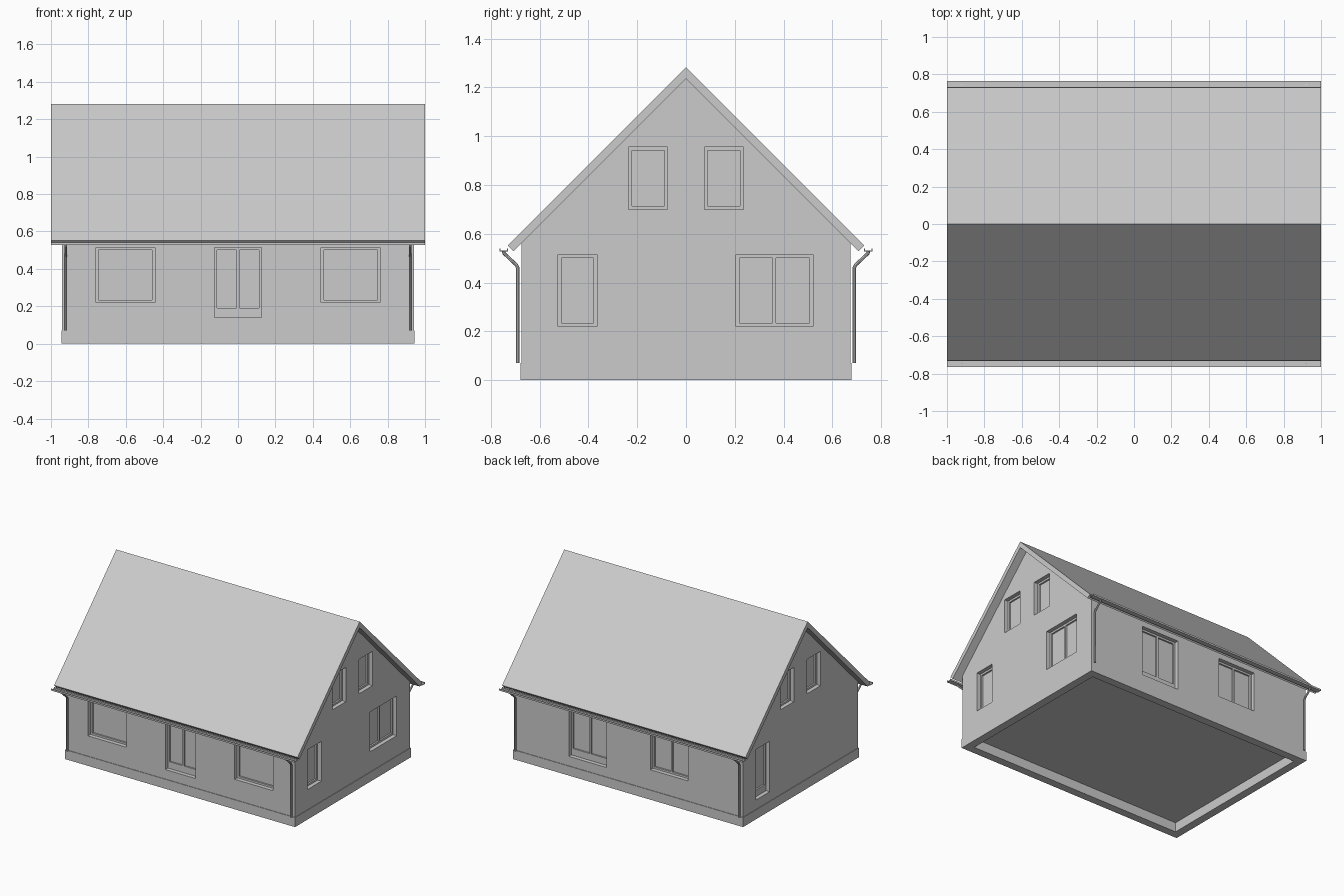
import bpy, bmesh

if "Cube" in bpy.data.objects:
    bpy.data.objects.remove(bpy.data.objects["Cube"])

WX, WY = 0.94, 0.675      # wall half sizes
PLINTH = 0.07
RIDGE, EAVE = 1.282, 0.73


def finish(name, bm):
    bmesh.ops.recalc_face_normals(bm, faces=bm.faces)
    mesh = bpy.data.meshes.new(name)
    bm.to_mesh(mesh)
    bm.free()
    ob = bpy.data.objects.new(name, mesh)
    bpy.context.collection.objects.link(ob)
    return ob


def add_box(bm, a, b):
    vs = bmesh.ops.create_cube(bm, size=1)["verts"]
    for v in vs:
        for i in range(3):
            v.co[i] = (a[i] + b[i]) / 2 + v.co[i] * abs(b[i] - a[i])


def extrude_x(name, profile, half):
    bm = bmesh.new()
    face = bm.faces.new([bm.verts.new((-half, y, z)) for y, z in profile])
    res = bmesh.ops.extrude_face_region(bm, geom=[face])
    for v in res["geom"]:
        if isinstance(v, bmesh.types.BMVert):
            v.co.x = half
    return finish(name, bm)


def cut(ob, cutter):
    mod = ob.modifiers.new("cut", "BOOLEAN")
    mod.object = cutter
    mod.solver = "EXACT"
    bpy.context.view_layer.objects.active = ob
    bpy.ops.object.modifier_apply(modifier=mod.name)
    bpy.data.objects.remove(cutter)


# Map along-wall position u, depth d into the wall and height z to a point
WALL = {
    "front": lambda u, d, z: (u, -WY + d, z),
    "back": lambda u, d, z: (u, WY - d, z),
    "right": lambda u, d, z: (WX - d, u, z),
    "left": lambda u, d, z: (-WX + d, u, z),
}

# wall, u0, u1, z0, z1, number of leaves, bottom rail height
TOP = 0.515
openings = [
    ("front", -0.76, -0.445, 0.22, TOP, 1, 0.014),
    ("front", 0.445, 0.76, 0.22, TOP, 1, 0.014),
    ("front", -0.125, 0.125, 0.14, TOP, 2, 0.05),
    ("back", 0.18, 0.49, 0.14, TOP, 2, 0.05),
    ("back", -0.49, -0.18, 0.22, TOP, 2, 0.014),
    ("right", -0.525, -0.365, 0.22, TOP, 1, 0.014),
    ("right", 0.205, 0.52, 0.22, TOP, 2, 0.014),
    ("left", 0.36, 0.52, 0.14, TOP, 1, 0.05),
]
for side in ("left", "right"):
    for s in (-1, 1):
        openings.append((side, s * 0.155 - 0.08, s * 0.155 + 0.08, 0.70, 0.955, 1, 0.014))

# Walls with gables
walls = extrude_x("walls", [(-WY, PLINTH), (WY, PLINTH), (WY, 0.565),
                            (0, 1.24), (-WY, 0.565)], WX)

# Recesses for windows and doors
bm = bmesh.new()
for side, u0, u1, z0, z1, n, rail in openings:
    add_box(bm, WALL[side](u0, -0.05, z0), WALL[side](u1, 0.042, z1))
cut(walls, finish("opening_cutter", bm))

# Frames and leaves inside the recesses
T, F0, F1 = 0.014, 0.03, 0.044
for side, u0, u1, z0, z1, n, rail in openings:
    P = WALL[side]
    bm = bmesh.new()
    add_box(bm, P(u0, F0, z0), P(u1, F1, z0 + rail))
    add_box(bm, P(u0, F0, z1 - T), P(u1, F1, z1))
    for i in range(n + 1):
        c = u0 + T / 2 + (u1 - u0 - T) * i / n
        add_box(bm, P(c - T / 2, F0, z0 + rail), P(c + T / 2, F1, z1 - T))
    finish(("door_frame_" if rail > 0.02 else "window_frame_") + side, bm)

# Open plinth ring below the floor
bm = bmesh.new()
px, py = WX + 0.004, WY + 0.004
add_box(bm, (-px, -py, 0), (px, py, PLINTH))
plinth = finish("plinth", bm)
bm = bmesh.new()
add_box(bm, (-px + 0.06, -py + 0.06, -0.1), (px - 0.06, py - 0.06, 0.2))
cut(plinth, finish("plinth_cutter", bm))

# Roof slab
ze, o, t = RIDGE - EAVE, 0.023, 0.046
extrude_x("roof", [(-EAVE, ze), (0, RIDGE), (EAVE, ze), (EAVE - o, ze - o),
                   (0, RIDGE - t), (-EAVE + o, ze - o)], 1.0)

# Gutters and downpipes
for s, label in ((-1, "front"), (1, "back")):
    channel = [(0.729, 0.54), (0.729, 0.527), (0.765, 0.527), (0.765, 0.54),
               (0.761, 0.54), (0.761, 0.531), (0.733, 0.531), (0.733, 0.54)]
    extrude_x("gutter_" + label, [(s * y, z) for y, z in channel], 1.0)
    for x in (-0.92, 0.92):
        cu = bpy.data.curves.new("downpipe_" + label, "CURVE")
        cu.dimensions = "3D"
        cu.bevel_depth = 0.007
        cu.bevel_resolution = 2
        cu.use_fill_caps = True
        path = [(0.748, 0.531), (0.746, 0.52), (0.695, 0.472), (0.689, 0.46), (0.689, 0.07)]
        sp = cu.splines.new("POLY")
        sp.points.add(len(path) - 1)
        for p, (y, z) in zip(sp.points, path):
            p.co = (x, s * y, z, 1)
        ob = bpy.data.objects.new("downpipe_" + label, cu)
        bpy.context.collection.objects.link(ob)
        bpy.ops.object.select_all(action="DESELECT")
        ob.select_set(True)
        bpy.context.view_layer.objects.active = ob
        bpy.ops.object.convert(target="MESH")
        bpy.ops.object.shade_smooth_by_angle()
